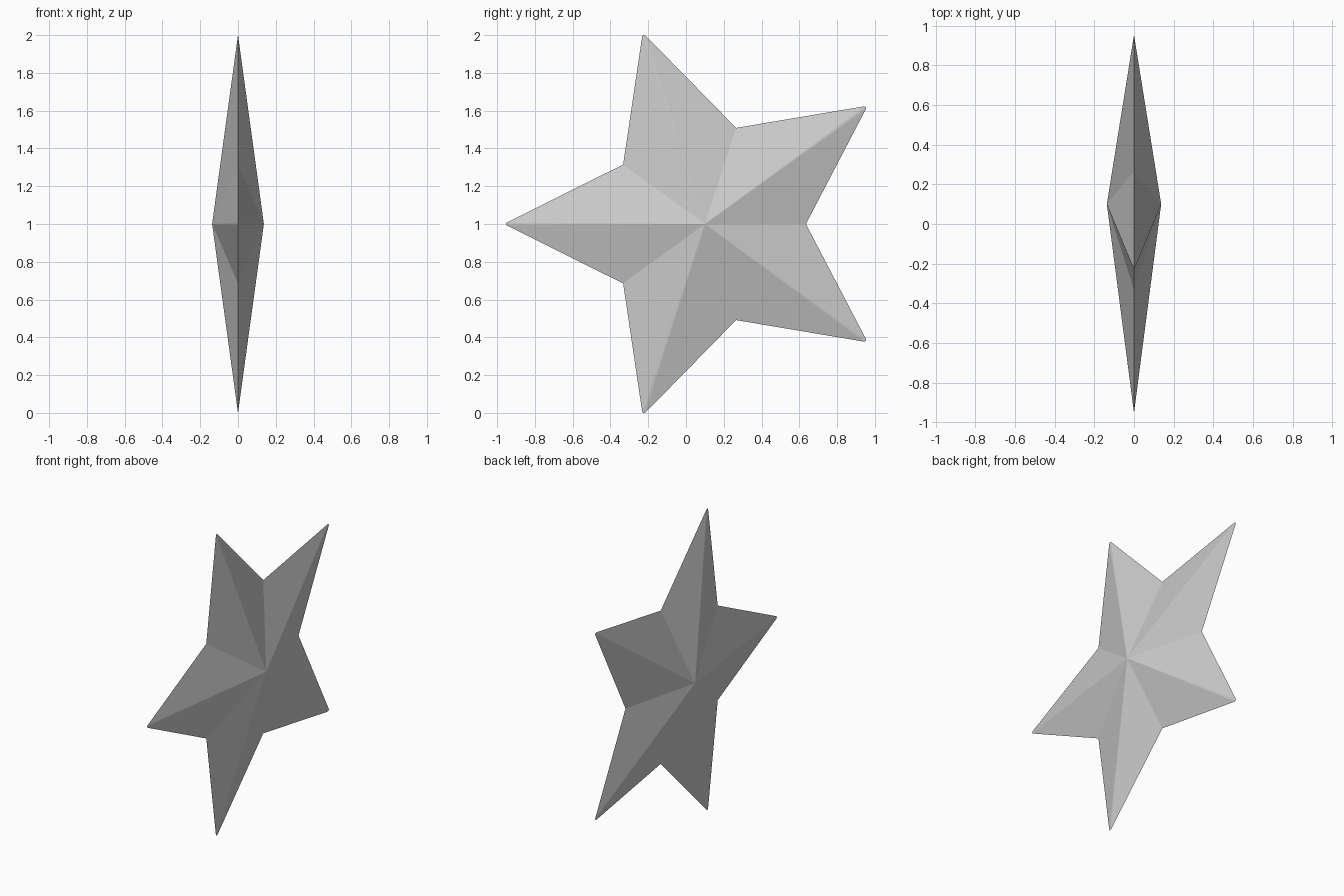
import bpy, bmesh
from math import sin, cos, pi, radians

if "Cube" in bpy.data.objects:
    bpy.data.objects.remove(bpy.data.objects["Cube"])

CY, CZ = 0.10, 1.0            # star centre
R_OUT, R_IN = 1.0525, 0.535   # tip and notch radii
HALF = 0.137                  # height of the raised centre on each side
TIP = 0.010                   # tiny rounding of each tip

# Outline: slightly rounded tip, then notch, five times round
outline = []
for i in range(5):
    a = pi + i * 2 * pi / 5
    for k in (-63, -31.5, 0, 31.5, 63):
        t = a + radians(k)
        outline.append(((R_OUT - TIP) * cos(a) + TIP * cos(t),
                        (R_OUT - TIP) * sin(a) + TIP * sin(t)))
    n = a + pi / 5
    outline.append((R_IN * cos(n), R_IN * sin(n)))

# Star body: the outline fanned to a peak on either side
bm = bmesh.new()
rim = [bm.verts.new((0, CY + y, CZ + z)) for y, z in outline]
for x in (HALF, -HALF):
    peak = bm.verts.new((x, CY, CZ))
    for a, b in zip(rim, rim[1:] + rim[:1]):
        bm.faces.new((a, b, peak))
bmesh.ops.recalc_face_normals(bm, faces=bm.faces)

mesh = bpy.data.meshes.new("star")
bm.to_mesh(mesh)
bm.free()
star = bpy.data.objects.new("star", mesh)
bpy.context.collection.objects.link(star)
